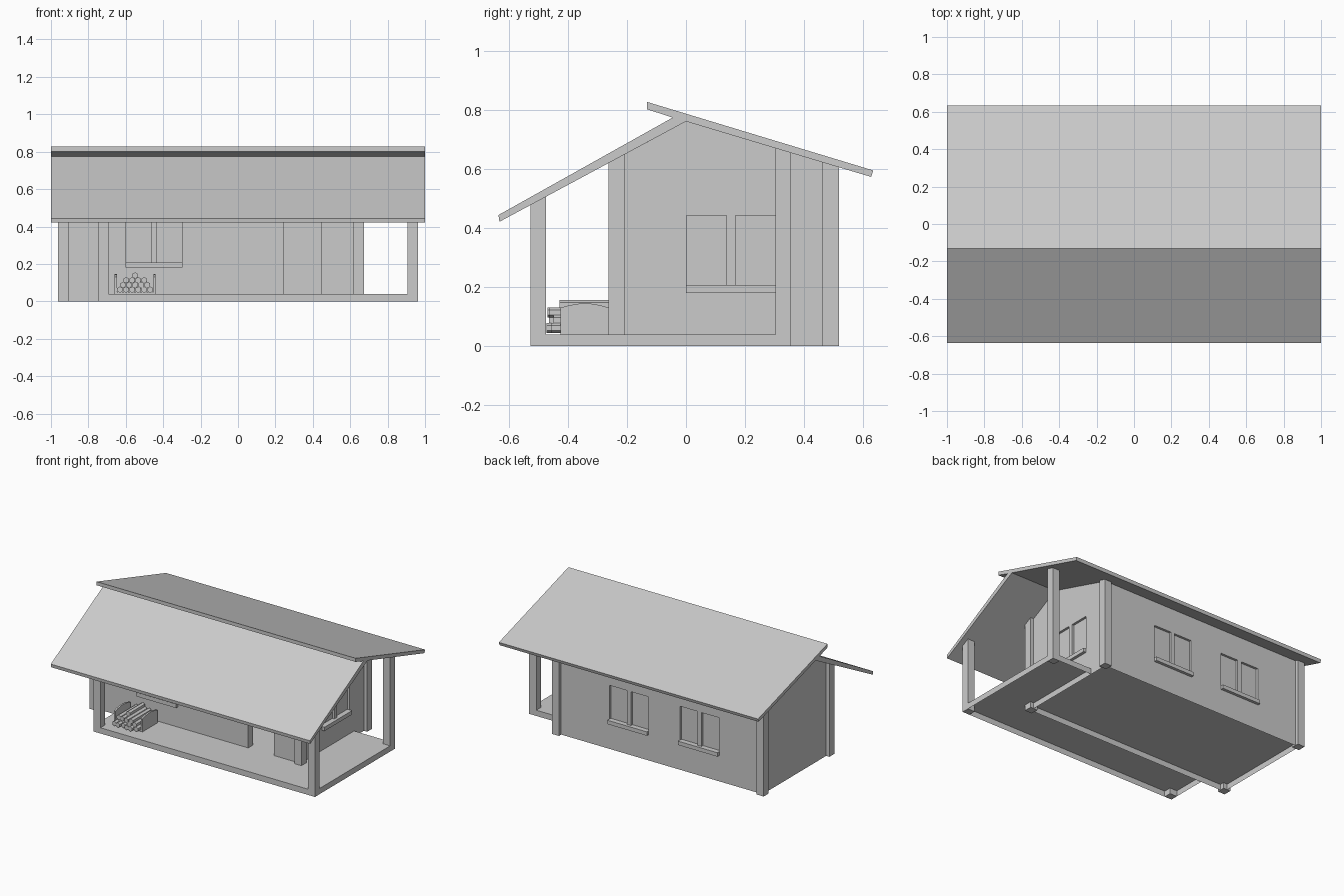
import bpy, bmesh, math, random
from mathutils import Matrix

if "Cube" in bpy.data.objects:
    bpy.data.objects.remove(bpy.data.objects["Cube"])

random.seed(4)


def finish(name, bm, open_bottom=False):
    bmesh.ops.recalc_face_normals(bm, faces=bm.faces)
    if open_bottom:
        bmesh.ops.delete(bm, geom=[f for f in bm.faces if f.normal.z < -0.9], context="FACES")
    me = bpy.data.meshes.new(name)
    bm.to_mesh(me)
    bm.free()
    ob = bpy.data.objects.new(name, me)
    bpy.context.collection.objects.link(ob)
    return ob


def extrude(bm, points, vec):
    r = bmesh.ops.extrude_face_region(bm, geom=[bm.faces.new([bm.verts.new(p) for p in points])])
    bmesh.ops.translate(bm, vec=vec, verts=[v for v in r["geom"] if isinstance(v, bmesh.types.BMVert)])


def prism(name, yz, x0, x1):
    """Extrude a y-z outline from x0 to x1."""
    bm = bmesh.new()
    extrude(bm, [(x0, y, z) for y, z in yz], (x1 - x0, 0, 0))
    return finish(name, bm)


def platform(name, xy, h=0.04):
    """Floor with side faces, hollow underneath."""
    bm = bmesh.new()
    extrude(bm, [(x, y, 0) for x, y in xy], (0, 0, h))
    return finish(name, bm, open_bottom=True)


def rect(y0, y1, z0, z1):
    return [(y0, z0), (y1, z0), (y1, z1), (y0, z1)]


def box(name, x0, x1, y0, y1, z0, z1):
    return prism(name, rect(y0, y1, z0, z1), x0, x1)


def under(y):
    """Height of the roof underside."""
    return 0.761 + (0.538 * y if y < 0 else -0.3 * y)


def to_roof(name, x0, x1, y0, y1, z0=0.0):
    """Upright part whose top follows the roof."""
    tops = [y1] + ([0] if y0 < 0 < y1 else []) + [y0]
    return prism(name, [(y0, z0), (y1, z0)] + [(y, under(y)) for y in tops], x0, x1)


def cut(ob, boxes):
    bm = bmesh.new()
    for x0, x1, y0, y1, z0, z1 in boxes:
        extrude(bm, [(x0, y, z) for y, z in rect(y0, y1, z0, z1)], (x1 - x0, 0, 0))
    cutter = finish("cutter", bm)
    cutter.hide_render = True
    m = ob.modifiers.new("openings", "BOOLEAN")
    m.operation, m.solver, m.object = "DIFFERENCE", "EXACT", cutter
    bpy.context.view_layer.objects.active = ob
    bpy.ops.object.modifier_apply(modifier=m.name)
    bpy.data.objects.remove(cutter)


# Roof with the rear slope overhanging the front one
prism("roof", [(-0.132, 0.827), (0.634, 0.595), (0.627, 0.573), (0, 0.761),
               (-0.632, 0.421), (-0.635, 0.444), (-0.045, 0.774), (-0.132, 0.802)], -1, 1)

# Walls, set back slightly from the corner posts
XL, XR, YF, YB, T, H = -0.937, 0.648, -0.237, 0.493, 0.05, 0.04
left_wall = to_roof("left_wall", XL, XL + T, YF, YB, H)
right_wall = to_roof("right_wall", XR - T, XR, YF, YB, H)
front_wall = to_roof("front_wall", XL + T, XR - T, YF, YF + T, H)
back_wall = to_roof("back_wall", XL + T, XR - T, YB - T, YB, H)

# Window recesses, door opening and sills
D, S = 0.016, 0.02
panes = ((0.002, 0.137), (0.167, 0.303))
Z = (0.207, 0.443)
cut(front_wall, [(-0.602 + a, -0.602 + b, YF - 0.1, YF + D, *Z) for a, b in panes]
    + [(0.245, 0.445, YF - 0.1, YF + 0.1, -0.1, 0.47)])
cut(back_wall, [(s + a, s + b, YB - D, YB + 0.1, *Z) for s in (-0.602, -0.057) for a, b in panes])
cut(right_wall, [(XR - D, XR + 0.1, a, b, *Z) for a, b in panes])
box("front_window_sill", -0.602, -0.298, YF - S, YF + 0.01, 0.18, 0.207)
for i, s in enumerate((-0.602, -0.057)):
    box(f"back_window_sill_{i}", s, s + 0.304, YB - 0.01, YB + S, 0.18, 0.207)
box("side_window_sill", XR - 0.01, XR + S, 0, 0.304, 0.18, 0.207)

# House corner posts
for x in (-0.962, 0.618):
    for y in (-0.262, 0.463):
        to_roof("corner_post", x, x + 0.055, y, y + 0.055)

# Porch posts
for x, y in ((-0.748, -0.526), (0.907, -0.526), (0.907, 0.303)):
    to_roof("porch_post", x, x + 0.055, y, y + 0.052)

# House floor and L-shaped deck, both hollow below
platform("house_floor", [(XL, YF), (XR, YF), (XR, YB), (XL, YB)])
platform("deck", [(-0.748, -0.526), (0.962, -0.526), (0.962, 0.355), (XR, 0.355), (XR, YF), (-0.748, YF)])

# Firewood rack with arched sides
arch = [(-0.26 - 0.165 * t / 6, 0.13 + 0.015 * math.sin(math.pi * t / 6)) for t in range(7)]
for x in (-0.66, -0.452):
    prism("rack_side", [(-0.425, 0.04), (-0.26, 0.04)] + arch, x, x + 0.012)
box("rack_base", -0.648, -0.452, -0.425, -0.26, 0.04, 0.05)

# Stacked six-sided logs
bm = bmesh.new()
for row, n in enumerate((6, 5, 4, 1)):
    for i in range(n):
        front, back = -0.45 + random.uniform(-0.025, 0.025), -0.262
        x = -0.55 + (i - (n - 1) / 2) * 0.0325
        bmesh.ops.create_cone(
            bm, cap_ends=True, segments=6, radius1=0.017, radius2=0.017, depth=back - front,
            matrix=Matrix.Translation((x, (front + back) / 2, 0.062 + 0.0255 * row))
            @ Matrix.Rotation(math.pi / 2, 4, "X"))
finish("firewood", bm)
